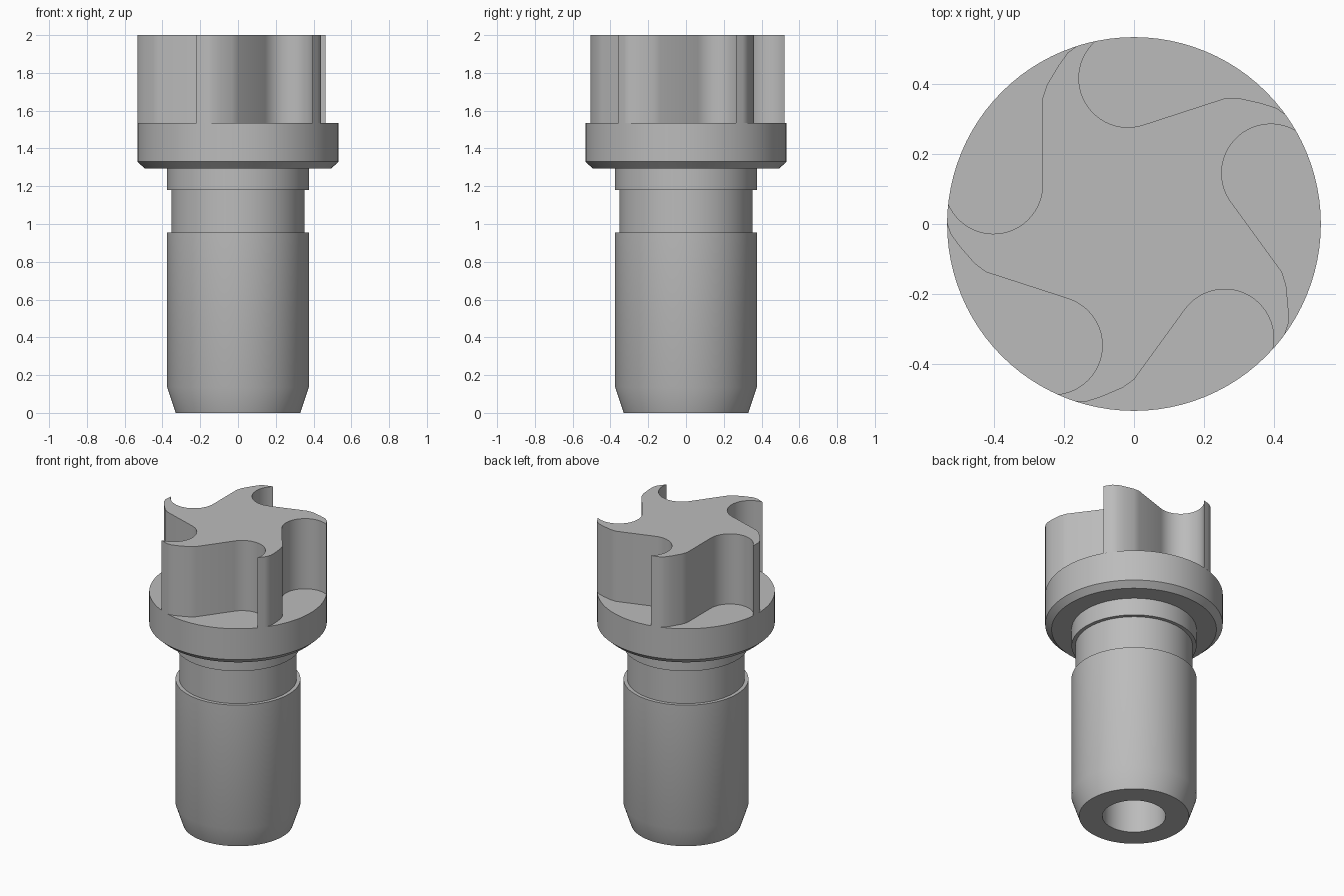
import bpy, bmesh
from math import sin, cos, radians, pi, tau
from mathutils import Matrix, Vector

cube = bpy.data.objects.get("Cube")
if cube:
    bpy.data.objects.remove(cube)

steel = bpy.data.materials.new("grey_steel")
steel.use_nodes = True
steel.diffuse_color = (0.5, 0.5, 0.5, 1)
steel.node_tree.nodes["Principled BSDF"].inputs["Base Color"].default_value = (0.5, 0.5, 0.5, 1)

RIM = 0.533          # flange and lobe radius
LOBES = 5
SIDES = 96


def finish(bm, name):
    """Turn the bmesh into a smooth-shaded object with crisp edges."""
    bmesh.ops.remove_doubles(bm, verts=bm.verts, dist=1e-5)
    bmesh.ops.recalc_face_normals(bm, faces=bm.faces)
    mesh = bpy.data.meshes.new(name)
    bm.to_mesh(mesh)
    bm.free()
    mesh.materials.append(steel)
    obj = bpy.data.objects.new(name, mesh)
    bpy.context.collection.objects.link(obj)
    bpy.ops.object.select_all(action='DESELECT')
    obj.select_set(True)
    bpy.context.view_layer.objects.active = obj
    bpy.ops.object.shade_smooth_by_angle(angle=radians(30))
    return obj


def lathe(name, profile):
    """Spin a radius/height profile around the z axis."""
    bm = bmesh.new()
    verts = [bm.verts.new((r, 0, z)) for r, z in profile]
    edges = [bm.edges.new(pair) for pair in zip(verts, verts[1:])]
    bmesh.ops.spin(bm, geom=verts + edges, axis=(0, 0, 1), cent=(0, 0, 0),
                   angle=tau, steps=SIDES, use_duplicate=False)
    return finish(bm, name)


# Shank with blind bore, neck groove and chamfered flange
lathe("shank_and_flange", [
    (0, 0.9), (0.19, 0.9), (0.19, 0), (0.33, 0), (0.375, 0.135),
    (0.375, 0.955), (0.352, 0.955), (0.352, 1.18), (0.375, 1.18),
    (0.375, 1.295), (0.495, 1.295), (RIM, 1.33), (RIM, 1.535), (0, 1.535)])


def arc(centre, radius, start, end, steps):
    """Points along an arc, angles in degrees."""
    angles = [radians(start + (end - start) * i / steps) for i in range(steps + 1)]
    return [Vector((centre[0] + radius * cos(a), centre[1] + radius * sin(a), 0))
            for a in angles]


# One curved pocket flank, its round scoop and the narrow outer land
flank = [Vector((x, y, 0)) for x, y in
         [(0.44, -0.285), (0.44, -0.24), (0.434, -0.175), (0.422, -0.137)]]
scoop = arc((0.39, 0.145), 0.14, 216.7, 58.8, 24)
land = arc((0, 0), RIM, 29.8, 35.8, 4)
segment = flank + scoop[:-1] + land

# Lobed drive head: the segment repeated around the axis and raised
bm = bmesh.new()
outline = []
for i in range(LOBES):
    turn = Matrix.Rotation(i * tau / LOBES, 3, 'Z')
    outline += [bm.verts.new(turn @ p + Vector((0, 0, 1.535))) for p in segment]
base = bm.faces.new(outline)
raised = bmesh.ops.extrude_face_region(bm, geom=[base], use_keep_orig=True)
top = [v for v in raised["geom"] if isinstance(v, bmesh.types.BMVert)]
bmesh.ops.translate(bm, verts=top, vec=(0, 0, 2 - 1.535))
# The hidden underside is open where the head joins the flange
bmesh.ops.delete(bm, geom=[f for f in bm.faces
                           if all(v.co.z < 1.6 for v in f.verts)], context='FACES_ONLY')
finish(bm, "lobed_head")
